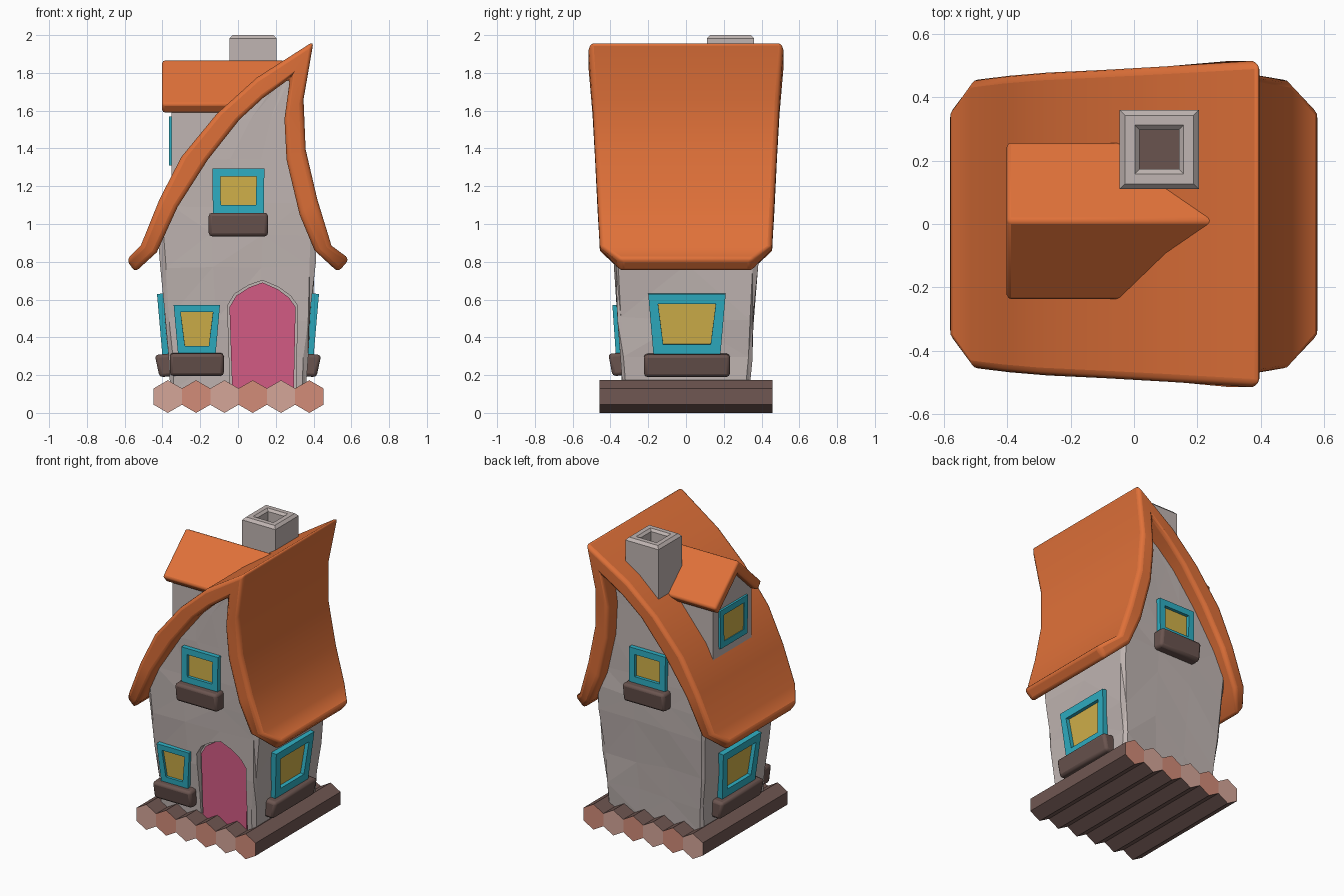
import bpy, bmesh, math, random
from mathutils import Matrix, Vector

random.seed(4)
if "Cube" in bpy.data.objects:
    bpy.data.objects.remove(bpy.data.objects["Cube"], do_unlink=True)


def material(name, r, g, b):
    """Flat material from 0-255 display values, stored as linear."""
    lin = [((c / 255 + 0.055) / 1.055) ** 2.4 for c in (r, g, b)] + [1]
    m = bpy.data.materials.new(name)
    m.use_nodes = True
    m.diffuse_color = lin
    m.node_tree.nodes["Principled BSDF"].inputs["Base Color"].default_value = lin
    return m


ORANGE = material("roof orange", 224, 113, 57)
STONE = material("wall grey", 192, 181, 178)
TEAL = material("frame teal", 46, 174, 194)
YELLOW = material("glass yellow", 208, 176, 74)
PINK = material("door pink", 210, 91, 132)
SILL = material("sill brown", 106, 84, 79)
LOG = material("log brown", 112, 87, 82)
CUT_LIGHT = material("log end light", 213, 166, 153)
CUT_DARK = material("log end rose", 210, 140, 121)


def finish(name, bm, mats, bevel=0.0, segments=2, smooth=False, matrix=None):
    bmesh.ops.recalc_face_normals(bm, faces=bm.faces)
    me = bpy.data.meshes.new(name)
    bm.to_mesh(me)
    bm.free()
    for m in mats:
        me.materials.append(m)
    ob = bpy.data.objects.new(name, me)
    bpy.context.collection.objects.link(ob)
    if matrix:
        ob.matrix_world = matrix
    if bevel:
        mod = ob.modifiers.new("soft edges", "BEVEL")
        mod.width, mod.segments = bevel, segments
        mod.limit_method, mod.angle_limit = "ANGLE", math.radians(40)
    if smooth:
        bpy.ops.object.select_all(action="DESELECT")
        ob.select_set(True)
        bpy.context.view_layer.objects.active = ob
        bpy.ops.object.shade_smooth_by_angle(angle=math.radians(40))
    return ob


def loft(rings, closed=False):
    """Skin equal-length rings of points, capped unless closed into a loop."""
    bm = bmesh.new()
    vs = [[bm.verts.new(p) for p in ring] for ring in rings]
    n = len(rings[0])
    for a, b in zip(vs, vs[1:] + ([vs[0]] if closed else [])):
        for i in range(n):
            j = (i + 1) % n
            bm.faces.new((a[i], a[j], b[j], b[i]))
    if not closed:
        bm.faces.new(vs[0])
        bm.faces.new(vs[-1])
    return bm


def prism_y(profile, y0, y1):
    return loft([[(x, y, z) for x, z in profile] for y in (y0, y1)])


def prism_x(profile, x0, x1):
    return loft([[(x, y, z) for y, z in profile] for x in (x0, x1)])


# Base: six hexagonal logs with alternating end colours
RADIUS = 0.0865
STEP = RADIUS * math.sqrt(3)
for i in range(6):
    cx = (i - 2.5) * STEP + 0.003
    hexagon = [(cx + RADIUS * math.sin(k * math.pi / 3),
                RADIUS * (1 + math.cos(k * math.pi / 3))) for k in range(6)]
    bm = prism_y(hexagon, -0.457, 0.457)
    bm.normal_update()
    for f in bm.faces:
        f.material_index = int(abs(f.normal.y) > 0.9)
    finish(f"base_log_{i + 1}", bm, [LOG, CUT_DARK if i % 2 else CUT_LIGHT])

# Walls: irregular stone body that follows the roof line (z, left, right, half depth)
LEVELS = [(0.12, -0.36, 0.36, 0.335), (0.3, -0.365, 0.365, 0.347),
          (0.5, -0.385, 0.385, 0.36), (0.78, -0.405, 0.405, 0.378),
          (0.95, -0.42, 0.41, 0.386), (1.1, -0.37, 0.36, 0.386),
          (1.34, -0.23, 0.31, 0.386), (1.555, -0.06, 0.30, 0.386),
          (1.77, 0.2, 0.32, 0.386), (1.83, 0.28, 0.33, 0.386)]
CHIP = 0.02


def wall_ring(z, xl, xr, hy):
    span = [xl + CHIP + (xr - xl - 2 * CHIP) * k / 3 for k in range(4)]
    side = [-hy + CHIP, 0, hy - CHIP]
    pts = [(x, -hy) for x in span] + [(xr, y) for y in side]
    pts += [(x, hy) for x in reversed(span)] + [(xl, y) for y in reversed(side)]
    rough = 0.007 if 0.2 < z < 1.2 else 0.002
    return [Vector((x + random.uniform(-rough, rough), y + random.uniform(-rough, rough),
                    z + random.uniform(-2, 2) * rough)) for x, y in pts]


bm = loft([wall_ring(*lv) for lv in LEVELS])
bmesh.ops.triangulate(bm, faces=bm.faces)
walls = finish("walls", bm, [STONE])

# Door: arched opening cut in the wall, with the door set back inside it
ARCH = [(-0.03, 0.1), (-0.045, 0.56), (-0.01, 0.62), (0.06, 0.665), (0.13, 0.69),
        (0.21, 0.655), (0.27, 0.61), (0.305, 0.56), (0.295, 0.1)]
opening = [(0.13 + (x - 0.13) * 1.06, 0.3 + (z - 0.3) * 1.03) for x, z in ARCH]
cutter = finish("door_cutter", prism_y(opening, -0.6, -0.322), [STONE])
cutter.hide_render = True
cut = walls.modifiers.new("door opening", "BOOLEAN")
cut.operation, cut.solver, cut.object = "DIFFERENCE", "EXACT", cutter
bpy.ops.object.select_all(action="DESELECT")
walls.select_set(True)
bpy.context.view_layer.objects.active = walls
bpy.ops.object.modifier_apply(modifier=cut.name)
bpy.data.objects.remove(cutter, do_unlink=True)
finish("door", prism_y(ARCH, -0.332, -0.30), [PINK])

# Main roof: swept slab, each station is outer point, inner point, half depth
STATIONS = [(-0.59, 0.81, -0.545, 0.745, 0.35), (-0.515, 0.885, -0.43, 0.85, 0.456),
            (-0.416, 1.13, -0.32, 1.09, 0.468), (-0.30, 1.355, -0.16, 1.34, 0.478),
            (-0.11, 1.586, 0.01, 1.555, 0.487), (0.1, 1.775, 0.13, 1.665, 0.498),
            (0.4, 1.967, 0.275, 1.77, 0.515), (0.347, 1.66, 0.246, 1.555, 0.495),
            (0.358, 1.395, 0.257, 1.34, 0.482), (0.42, 1.13, 0.326, 1.05, 0.468),
            (0.495, 0.885, 0.405, 0.86, 0.456), (0.59, 0.815, 0.53, 0.745, 0.35)]
rings = [[(ox, -h, oz), (ox, h, oz), (ix, h, iz), (ix, -h, iz)]
         for ox, oz, ix, iz, h in STATIONS]
finish("main_roof", loft(rings), [ORANGE], 0.024, 3, True)

# Dormer body and its small gabled roof
finish("dormer_walls", prism_x([(-0.2, 1.2), (0.21, 1.2), (0.21, 1.63),
                                (0.005, 1.82), (-0.2, 1.63)], -0.352, 0.1), [STONE])
finish("dormer_roof", prism_x([(0.01, 1.87), (0.262, 1.635), (0.222, 1.585), (0.01, 1.785),
                               (-0.202, 1.585), (-0.242, 1.635)], -0.402, 0.25),
       [ORANGE], 0.014, 2, True)


# Chimney: one square skin running up the outside, over the rim and into the flue
def square(half, z):
    return [(0.08 + sx * half, 0.235 + sy * half, z)
            for sx, sy in ((-1, -1), (1, -1), (1, 1), (-1, 1))]


bm = loft([square(0.125, 1.5), square(0.125, 1.982), square(0.108, 2.0),
           square(0.077, 2.0), square(0.062, 1.985), square(0.062, 1.92)])
for f in bm.faces:
    f.material_index = int(all(abs(v.co.z - 1.92) < 0.001 for v in f.verts))
finish("chimney", bm, [STONE, SILL])


def place(x, y, z, turn=0, lean=0):
    return (Matrix.Translation((x, y, z)) @ Matrix.Rotation(math.radians(turn), 4, "Z")
            @ Matrix.Rotation(math.radians(lean), 4, "X"))


def window(name, matrix, top, bottom, height, border, out=0.03, sill=None):
    """Tapered frame, recessed glass and optional sill; local -y faces outward."""
    def outline(inset, y):
        t, b, h = top / 2 - inset, bottom / 2 - inset, height / 2 - inset
        return [(-b, y, -h), (b, y, -h), (t, y, h), (-t, y, h)]
    frame = loft([outline(0, 0.03), outline(0, -out), outline(border, -out),
                  outline(border, 0.03)], closed=True)
    finish(name + "_frame", frame, [TEAL], matrix=matrix)
    glass = loft([outline(border - 0.004, 0.02), outline(border - 0.004, -0.009)])
    finish(name + "_glass", glass, [YELLOW], matrix=matrix)
    if sill:
        w, h, d = sill[0] / 2, sill[1], sill[2]
        z = -height / 2
        box = loft([[(x, 0.03, z - h), (x, -d + 0.015, z - h), (x, -d, z), (x, 0.03, z)]
                    for x in (-w, w)])
        finish(name + "_sill", box, [SILL], 0.018, 2, True, matrix)


# Windows: front, both gables, both sides and dormer
window("front_window", place(-0.218, -0.356, 0.445, 0, 4), 0.245, 0.2, 0.255, 0.037,
       0.025, (0.286, 0.12, 0.065))
for end, turn in ((-1, 0), (1, 180)):
    window("front_gable_window" if end < 0 else "back_gable_window",
           place(0.002, end * 0.386, 1.177, turn), 0.275, 0.27, 0.235, 0.042,
           0.03, (0.314, 0.125, 0.08))
for side, label in ((1, "left"), (-1, "right")):
    window(label + "_window", place(side * 0.38, 0.005, 0.473, side * 90, 5),
           0.41, 0.355, 0.32, 0.052, 0.035, (0.455, 0.12, 0.075))
window("dormer_window", place(-0.352, 0.005, 1.44, -90), 0.3, 0.29, 0.26, 0.04, 0.014)
